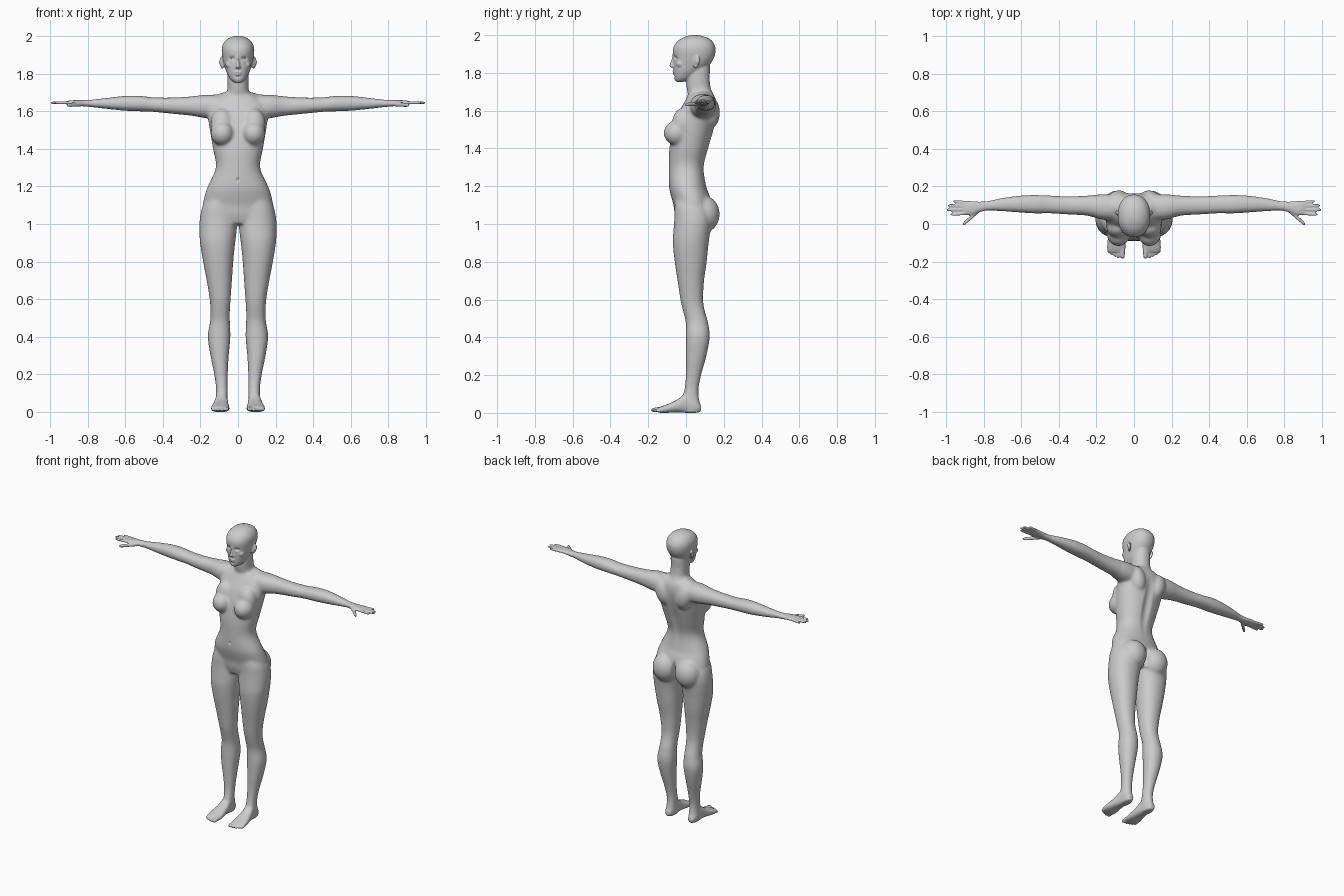
import bpy, bmesh
from math import cos, sin, pi, copysign
from mathutils import Vector, Matrix, Euler

bm = bmesh.new()


def spline(rows, steps=5):
    """Catmull-Rom resampling of section rows."""
    out, n = [], len(rows)
    for i in range(n - 1):
        p0, p1, p2, p3 = (rows[min(max(i + k, 0), n - 1)] for k in (-1, 0, 1, 2))
        for s in range(steps):
            t = s / steps
            out.append([0.5 * (2 * b + (c - a) * t + (2 * a - 5 * b + 4 * c - d) * t * t
                               + (3 * b - a - 3 * c + d) * t ** 3)
                        for a, b, c, d in zip(p0, p1, p2, p3)])
    return out + [list(rows[-1])]


def loft(axis, rows, mirror=True, e=2.2, n=36):
    """Rows (t, a0, a1, b0, b1): rounded sections along an axis."""
    order = {'z': lambda t, a, b: (a, b, t), 'x': lambda t, a, b: (t, b, a),
             'y': lambda t, a, b: (a, t, b)}[axis]
    for side in ((1, -1) if mirror else (1,)):
        rings = []
        for t, a0, a1, b0, b1 in spline(rows):
            ring = []
            for k in range(n):
                c, s = cos(2 * pi * k / n), sin(2 * pi * k / n)
                c, s = copysign(abs(c) ** (2 / e), c), copysign(abs(s) ** (2 / e), s)
                x, y, z = order(t, (a0 + a1) / 2 + c * (a1 - a0) / 2,
                                (b0 + b1) / 2 + s * (b1 - b0) / 2)
                ring.append(bm.verts.new((x * side, y, z)))
            rings.append(ring)
        for r, q in zip(rings, rings[1:]):
            for k in range(n):
                bm.faces.new((r[k], r[(k + 1) % n], q[(k + 1) % n], q[k]))
        bm.faces.new(rings[0])
        bm.faces.new(rings[-1])


def centred(rows):
    return [(z, -w, w, f, b) for z, w, f, b in rows]


def digit(axis, p, q, r):
    """Rounded finger or toe; p, q = (t, a, b)."""
    rows = []
    for t, k in ((0, .8), (.15, 1), (.5, .98), (.85, .86), (.96, .6), (1, .25)):
        c = [u + (v - u) * t for u, v in zip(p, q)]
        rows.append((c[0], c[1] - r * k, c[1] + r * k, c[2] - r * k, c[2] + r * k))
    loft(axis, rows, e=2, n=16)


def ball(loc, radii, rot=(0, 0, 0)):
    for side in ((1, -1) if loc[0] else (1,)):
        m = (Matrix.Diagonal((side, 1, 1, 1)) @ Matrix.Translation(loc)
             @ Euler(rot).to_matrix().to_4x4() @ Matrix.Diagonal((*radii, 1)))
        bmesh.ops.create_uvsphere(bm, u_segments=32, v_segments=16, radius=1, matrix=m)


# torso
loft('z', centred([
    (1.00, .11, -.045, .11), (1.05, .18, -.06, .128), (1.10, .187, -.066, .135),
    (1.15, .178, -.08, .125), (1.20, .161, -.09, .107), (1.30, .118, -.091, .095),
    (1.40, .133, -.088, .12), (1.50, .15, -.07, .148), (1.58, .16, -.045, .162),
    (1.64, .15, -.012, .162), (1.68, .105, .01, .15), (1.70, .06, .025, .13)]), False)
ball((.083, -.048, 1.482), (.063, .071, .066))            # breasts
ball((.085, -.018, 1.53), (.062, .056, .085))
ball((.086, .095, 1.052), (.086, .084, .098))             # buttocks
ball((.08, .125, 1.59), (.055, .055, .09), (0, .25, 0))   # shoulder blades
ball((.06, .09, 1.674), (.075, .042, .028), (0, .1, 0))   # neck muscles

# legs
loft('z', [
    (1.18, .03, .13, -.05, .07), (1.10, .012, .186, -.06, .115), (1.03, .004, .203, -.062, .135),
    (.97, .006, .206, -.066, .13), (.90, .015, .202, -.07, .12), (.80, .025, .186, -.06, .11),
    (.70, .032, .167, -.045, .096), (.60, .039, .151, -.03, .091), (.54, .043, .147, -.016, .1),
    (.48, .043, .149, -.002, .117), (.40, .04, .161, -.001, .126), (.30, .049, .147, -.001, .108),
    (.20, .054, .127, -.001, .081), (.12, .055, .117, -.01, .066), (.07, .055, .118, -.025, .07),
    (.03, .055, .118, -.03, .08), (.001, .06, .114, -.02, .075)])

# feet and toes
loft('y', [
    (.08, .07, .105, .01, .04), (.05, .058, .118, 0, .075), (0, .055, .122, 0, .1),
    (-.05, .05, .132, .003, .068), (-.10, .045, .143, 0, .046), (-.135, .046, .142, 0, .033),
    (-.15, .052, .134, .004, .026)], e=2.5)
for x, y, r in ((.061, -.185, .0135), (.084, -.183, .0095), (.102, -.175, .009),
                (.119, -.166, .0088), (.134, -.155, .0085)):
    digit('y', (-.11, x, r + .008), (y, x, r + .001), r)

# arms and palms
loft('x', [
    (.06, 1.58, 1.68, .02, .15), (.12, 1.56, 1.688, .02, .158), (.18, 1.564, 1.687, .025, .158),
    (.25, 1.576, 1.679, .044, .151), (.35, 1.586, 1.673, .05, .148), (.45, 1.596, 1.674, .056, .152),
    (.52, 1.599, 1.682, .055, .155), (.60, 1.602, 1.682, .06, .152), (.70, 1.612, 1.671, .067, .139),
    (.78, 1.621, 1.662, .07, .123), (.82, 1.625, 1.659, .063, .12), (.86, 1.63, 1.659, .049, .122),
    (.895, 1.633, 1.657, .047, .123), (.91, 1.637, 1.653, .052, .118)])

# fingers and thumb
for y0, y1, tip in ((.057, .05, .978), (.077, .075, .999), (.096, .099, .992), (.113, .121, .963)):
    digit('x', (.88, 1.645, y0), (tip, 1.645, y1), .0088)
digit('x', (.82, 1.638, .075), (.912, 1.632, -.004), .0125)

# neck
loft('z', centred([
    (1.62, .06, .03, .145), (1.68, .064, .012, .145), (1.72, .056, .003, .131),
    (1.77, .056, 0, .125), (1.83, .055, .0, .127), (1.86, .05, .02, .12)]), False)

# head
loft('z', centred([
    (1.752, .018, -.05, -.015), (1.768, .039, -.06, .03), (1.80, .058, -.064, .07),
    (1.84, .072, -.066, .122), (1.88, .082, -.066, .148), (1.92, .087, -.07, .157),
    (1.95, .083, -.06, .151), (1.977, .066, -.034, .13), (1.994, .038, .002, .092),
    (2.0, .014, .03, .06)]), False)
loft('z', centred([
    (1.898, .005, -.073, -.04), (1.87, .007, -.077, -.04), (1.846, .01, -.087, -.04),
    (1.836, .015, -.088, -.04), (1.828, .012, -.078, -.04)]), False)      # nose
ball((0, -.043, 1.767), (.022, .018, .014))                               # chin
ball((0, -.060, 1.806), (.021, .013, .006))                               # lips
ball((0, -.059, 1.796), (.018, .013, .006))
ball((.045, -.03, 1.848), (.022, .022, .02))                              # cheeks
ball((.086, .056, 1.857), (.008, .018, .034), (-.25, 0, -.45))            # ears

# fuse the parts into one skin
bmesh.ops.recalc_face_normals(bm, faces=bm.faces[:])
mesh = bpy.data.meshes.new("body")
bm.to_mesh(mesh)
bm.free()
body = bpy.data.objects.new("body", mesh)
bpy.context.collection.objects.link(body)
mod = body.modifiers.new("fuse", 'REMESH')
mod.mode = 'VOXEL'
mod.voxel_size = .005
skin = bpy.data.meshes.new_from_object(body.evaluated_get(bpy.context.evaluated_depsgraph_get()))
body.modifiers.clear()
body.data = skin

# relax the skin, more on the limbs and trunk than on the details
bm = bmesh.new()
bm.from_mesh(skin)
zones = ((2, lambda c: True),
         (6, lambda c: c.y > -.12 and abs(c.x) < .87 and (c.z < 1.75 or c.z > 1.91)),
         (16, lambda c: .12 < c.z < 1.73 and abs(c.x) < .8))
for count, test in zones:
    verts = [v for v in bm.verts if test(v.co)]
    for _ in range(count):
        bmesh.ops.smooth_vert(bm, verts=verts, factor=.5, use_axis_x=True,
                              use_axis_y=True, use_axis_z=True)

# sculpted hollows: eye sockets, mouth, ears, navel, spine, cleft
for c, r, d in (((.032, -.055, 1.881), (.022, .04, .015), (0, .011, 0)),
                ((0, -.072, 1.801), (.022, .03, .004), (0, .004, 0)),
                ((0, -.065, 1.783), (.022, .03, .009), (0, .004, 0)),
                ((.095, .056, 1.86), (.025, .011, .022), (-.006, 0, 0)),
                ((0, -.09, 1.235), (.012, .03, .015), (0, .008, 0)),
                ((0, .13, 1.43), (.04, .1, .24), (0, -.012, 0)),
                ((0, .14, 1.04), (.022, .09, .1), (0, -.025, 0))):
    for v in bm.verts:
        p = v.co
        q = ((abs(p.x) - c[0]) / r[0]) ** 2 + ((p.y - c[1]) / r[1]) ** 2 + ((p.z - c[2]) / r[2]) ** 2
        if q < 1:
            w = (1 - q) ** 2
            v.co = p + Vector((copysign(d[0], p.x), d[1], d[2])) * w
bm.to_mesh(skin)
bm.free()
skin.polygons.foreach_set("use_smooth", [True] * len(skin.polygons))

# eyes
for name, x in (("eye_left", .032), ("eye_right", -.032)):
    bm = bmesh.new()
    bmesh.ops.create_uvsphere(bm, u_segments=24, v_segments=12, radius=1,
                              matrix=Matrix.Translation((x, -.037, 1.881)) @ Matrix.Diagonal((.013, .013, .009, 1)))
    me = bpy.data.meshes.new(name)
    bm.to_mesh(me)
    bm.free()
    me.polygons.foreach_set("use_smooth", [True] * len(me.polygons))
    bpy.context.collection.objects.link(bpy.data.objects.new(name, me))
